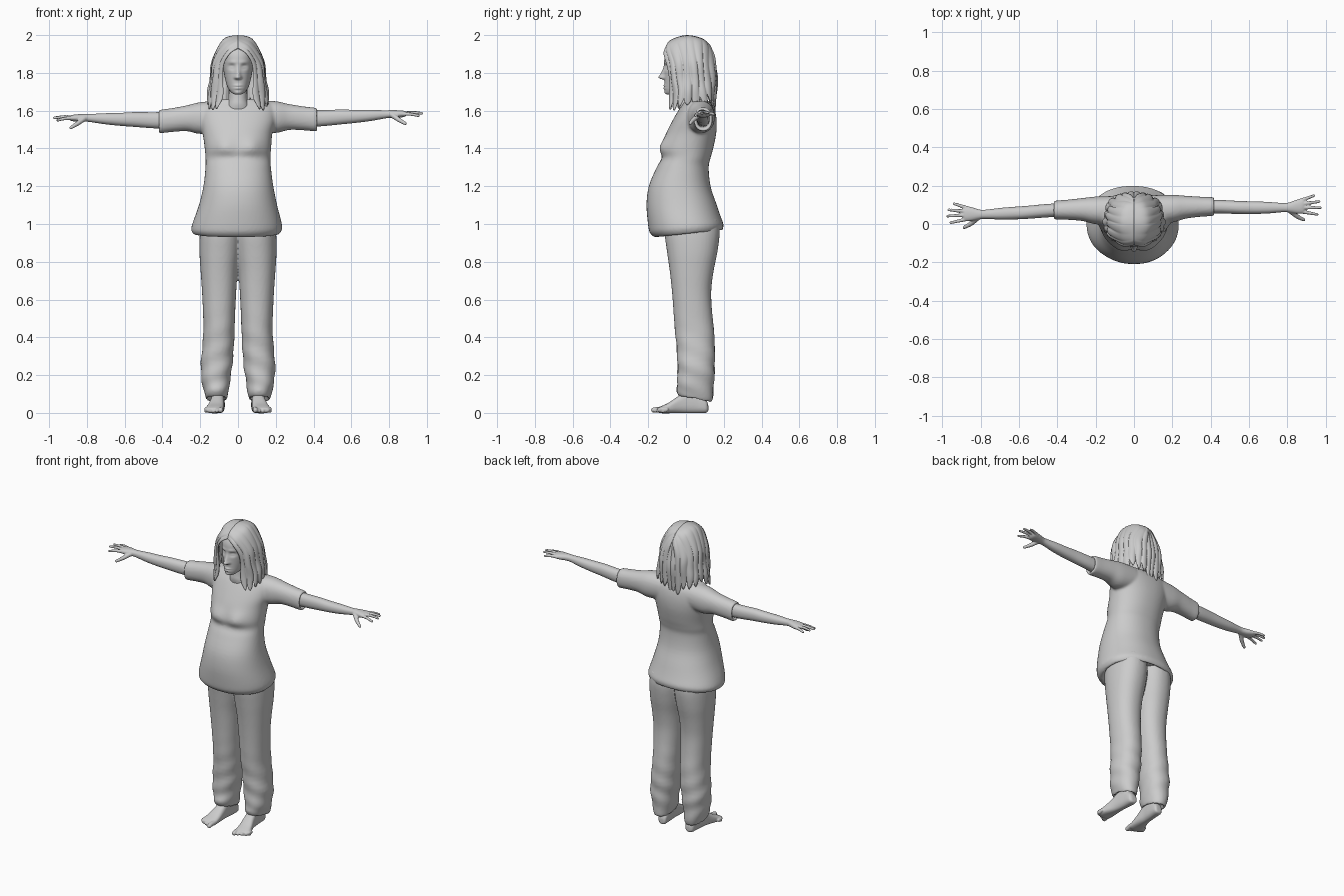
import bpy, bmesh, math, random
from mathutils import Vector

random.seed(4)


def spline(rows, steps):
    """Catmull-Rom through tuples of any length."""
    out = []
    for i in range(len(rows) - 1):
        a, b, c, d = (rows[max(0, min(len(rows) - 1, i + k))] for k in (-1, 0, 1, 2))
        for j in range(steps):
            t = j / steps
            out.append(tuple(0.5 * (2 * q + (r - p) * t + (2 * p - 5 * q + 4 * r - s) * t * t
                                    + (3 * q - p - 3 * r + s) * t ** 3)
                             for p, q, r, s in zip(a, b, c, d)))
    return out + [tuple(rows[-1])]


def loft(bm, rows, axis='z', n=40, steps=4, p=2.2, fn=None):
    """Closed tube; each row is (position on axis, a0, a1, b0, b1)."""
    rings = []
    for t, a0, a1, b0, b1 in spline(rows, steps):
        ring = []
        for i in range(n):
            c, s = math.cos(2 * math.pi * i / n), math.sin(2 * math.pi * i / n)
            a = (a0 + a1) / 2 + (a1 - a0) / 2 * math.copysign(abs(c) ** (2 / p), c)
            b = (b0 + b1) / 2 + (b1 - b0) / 2 * math.copysign(abs(s) ** (2 / p), s)
            v = {'x': (t, a, b), 'y': (a, t, b), 'z': (a, b, t)}[axis]
            ring.append(bm.verts.new(fn(*v) if fn else v))
        rings.append(ring)
    for r, q in zip(rings, rings[1:]):
        for i in range(n):
            j = (i + 1) % n
            bm.faces.new((r[i], r[j], q[j], q[i]))
    bm.faces.new(rings[0])
    bm.faces.new(rings[-1])


def digit(bm, pts, r0, r1, fn):
    """Row of overlapping balls, fused later by the remesh."""
    path = spline(pts, 6)
    for i, pt in enumerate(path):
        r = r0 + (r1 - r0) * i / (len(path) - 1)
        made = bmesh.ops.create_icosphere(bm, subdivisions=2, radius=r)
        bmesh.ops.translate(bm, verts=made['verts'], vec=Vector(fn(*pt)))


def finish(name, bm, voxel=0, smooth=4):
    bmesh.ops.recalc_face_normals(bm, faces=bm.faces)
    for f in bm.faces:
        f.smooth = True
    me = bpy.data.meshes.new(name)
    bm.to_mesh(me)
    bm.free()
    ob = bpy.data.objects.new(name, me)
    bpy.context.collection.objects.link(ob)
    if voxel:
        m = ob.modifiers.new("fuse", 'REMESH')
        m.mode, m.voxel_size, m.use_smooth_shade = 'VOXEL', voxel, True
        m = ob.modifiers.new("soften", 'SMOOTH')
        m.factor, m.iterations = 0.5, smooth
    return ob


def gauss(d, w):
    return math.exp(-(d / w) ** 2)


def arm_side(s):
    # the left arm sits slightly lower and further forward
    return (lambda x, y, z: (x, y, z)) if s > 0 else \
        (lambda x, y, z: (-x, y - .045 * x, z - .025 * x))


# shirt: torso with bust and tilted hem, fused with both sleeves
def torso(x, y, z):
    if y < 0:
        y -= .016 * gauss(abs(x) - .075, .05) * gauss(z - 1.41, .045)
    z += .1 * y * gauss(z - .95, .06)
    return x, y, z


bm = bmesh.new()
loft(bm, [(.975, -.2, .195, -.12, .17), (.945, -.228, .212, -.155, .187), (.965, -.247, .23, -.187, .198),
          (1.0, -.242, .232, -.2, .195), (1.1, -.207, .207, -.209, .163), (1.2, -.183, .187, -.197, .13),
          (1.3, -.172, .174, -.155, .12), (1.35, -.172, .172, -.128, .13), (1.4, -.176, .175, -.132, .144),
          (1.48, -.187, .182, -.105, .16), (1.55, -.2, .2, -.07, .162), (1.61, -.2, .2, -.035, .15),
          (1.645, -.165, .165, -.01, .125), (1.66, -.08, .08, -.015, .1)], n=64, fn=torso)
for s in (1, -1):
    loft(bm, [(.1, 0, .15, 1.49, 1.655), (.2, .008, .152, 1.482, 1.65), (.27, .028, .147, 1.498, 1.635),
              (.35, .038, .142, 1.496, 1.622), (.415, .043, .139, 1.491, 1.614),
              (.417, .055, .128, 1.505, 1.601), (.38, .06, .12, 1.515, 1.59)], 'x', fn=arm_side(s))
finish("shirt", bm, .008)

# arms and hands
for s in (1, -1):
    fn = arm_side(s)
    bm = bmesh.new()
    loft(bm, [(.36, .055, .125, 1.513, 1.602), (.45, .055, .125, 1.518, 1.603), (.55, .052, .12, 1.528, 1.606),
              (.62, .052, .118, 1.535, 1.604), (.7, .055, .115, 1.545, 1.604), (.78, .062, .109, 1.559, 1.602),
              (.81, .06, .113, 1.562, 1.603), (.85, .054, .127, 1.563, 1.602), (.88, .055, .131, 1.567, 1.599),
              (.893, .07, .12, 1.575, 1.592)], 'x', n=32, fn=fn)
    for base, tip in (((.87, .065, 1.582), (.955, .05, 1.573)), ((.875, .086, 1.585), (.973, .085, 1.586)),
                      ((.875, .105, 1.585), (.965, .117, 1.588)), ((.865, .121, 1.582), (.938, .148, 1.58))):
        mid = tuple((a + b) / 2 for a, b in zip(base, tip))
        digit(bm, [base, (*mid[:2], mid[2] + .004), tip], .0115, .0075, fn)
    digit(bm, [(.815, .07, 1.578), (.85, .04, 1.553), (.885, .022, 1.532)], .016, .009, fn)
    finish("right_arm" if s > 0 else "left_arm", bm, .004, 3)

# trousers: two legs fused at the hips, folds above the cuffs
bm = bmesh.new()
for s in (1, -1):
    def leg(x, y, z, s=s):
        w = gauss(z - .2, .2)
        ang = math.atan2(y - .05, x - .11)
        k = 1 + .035 * w * math.sin(z * 55 + 2 * ang + s)
        x, y = .11 + (x - .11) * k, .05 + (y - .05) * k
        return s * x, y, z - .2 * (y - .05) * gauss(z - .08, .06)
    loft(bm, [(.1, .075, .155, -.01, .11), (.07, .062, .166, -.03, .13), (.1, .052, .177, -.05, .142),
              (.17, .042, .192, -.045, .148), (.25, .03, .197, -.045, .152), (.35, .022, .189, -.05, .152),
              (.45, .018, .183, -.06, .147), (.55, .014, .186, -.067, .137), (.65, .009, .191, -.075, .134),
              (.75, .002, .198, -.086, .146), (.85, -.012, .204, -.1, .166), (.95, -.02, .202, -.112, .178),
              (1.03, -.01, .19, -.1, .17)], fn=leg)
finish("trousers", bm, .008)

# bare feet
for s in (1, -1):
    def foot(x, y, z, s=s):
        return s * (x - .06 * (y + .02)), y, z
    bm = bmesh.new()
    loft(bm, [(.118, .09, .12, .01, .04), (.105, .078, .137, 0, .07), (.05, .075, .14, -.002, .11),
              (0, .075, .142, -.002, .115), (-.04, .072, .147, -.002, .09), (-.09, .07, .16, -.002, .055),
              (-.13, .07, .168, -.002, .036), (-.15, .078, .155, .004, .026)], 'y', n=32, p=2.6, fn=foot)
    loft(bm, [(.03, .078, .138, .01, .1), (.1, .076, .14, 0, .098), (.2, .072, .145, 0, .1)], n=32, fn=foot)
    for i in range(5):
        x, tip, r = .083 + .02 * i, -.171 + .011 * i + (i > 2) * .005, .0145 if i == 0 else .0105
        digit(bm, [(x, -.125, .02), (x, tip + .02, .018), (x, tip, r)], r, r, foot)
    finish("right_foot" if s > 0 else "left_foot", bm, .004, 3)


# head: skull loft with sculpted face
def face(x, y, z):
    if y < -.02:
        ax = abs(x)
        nose = max(0, min(1, (1.85 - z) / .07)) * (1 if z > 1.772 else gauss(z - 1.772, .008))
        d = (.004 + .026 * nose) * nose * gauss(x, .009 + .006 * nose)
        d += .008 * gauss(ax - .012, .007) * gauss(z - 1.775, .008)
        d -= .014 * gauss(ax - .033, .017) * gauss(z - 1.832, .013)
        d += .007 * gauss(ax - .033, .012) * gauss(z - 1.83, .006)
        d += .004 * gauss(ax - .03, .025) * gauss(z - 1.856, .008)
        d += .007 * gauss(x, .02) * (gauss(z - 1.733, .006) + gauss(z - 1.718, .006))
        d += .004 * gauss(x, .016) * gauss(z - 1.695, .01)
        y -= d
    return x, y, z


bm = bmesh.new()
loft(bm, [(1.686, -.016, .016, -.1, -.07), (1.692, -.03, .03, -.108, -.03), (1.71, -.047, .047, -.112, .02),
          (1.74, -.061, .061, -.113, .07), (1.79, -.073, .073, -.115, .11), (1.84, -.08, .08, -.116, .13),
          (1.9, -.084, .084, -.11, .13), (1.95, -.066, .066, -.08, .1), (1.98, -.03, .03, -.03, .05)],
     n=112, steps=10, fn=face)
finish("head", bm)

bm = bmesh.new()
loft(bm, [(1.58, -.085, .085, -.03, .12), (1.63, -.062, .062, -.04, .1), (1.67, -.05, .05, -.036, .085),
          (1.76, -.05, .05, -.03, .085)])
finish("neck", bm)

# hair: guide strands from the parting down, from the face round to the back
guides = [
    [(0, -.106, 1.93), (.045, -.114, 1.9), (.078, -.1, 1.84), (.084, -.087, 1.76), (.08, -.085, 1.68), (.105, -.085, 1.6)],
    [(0, -.08, 1.97), (.06, -.085, 1.94), (.115, -.06, 1.86), (.13, -.05, 1.77), (.143, -.04, 1.69), (.14, -.05, 1.6)],
    [(0, 0, 1.995), (.075, 0, 1.975), (.13, .02, 1.87), (.14, .03, 1.77), (.152, .03, 1.7), (.15, .03, 1.63)],
    [(0, .08, 1.98), (.06, .085, 1.96), (.115, .09, 1.86), (.125, .1, 1.76), (.13, .11, 1.69), (.12, .12, 1.6)],
    [(0, .12, 1.95), (.03, .14, 1.9), (.06, .148, 1.83), (.065, .154, 1.76), (.065, .148, 1.68), (.06, .14, 1.58)],
    [(0, .125, 1.94), (0, .142, 1.89), (0, .154, 1.83), (0, .159, 1.76), (0, .152, 1.68), (0, .145, 1.58)]]
flat = [tuple(c for pt in g for c in pt) for g in guides]
COLS, LOCKS, ROWS = 16, 10, 30
for s in (1, -1):
    bm = bmesh.new()
    strands = spline(flat, COLS)
    total = len(strands) - 1
    ends = [random.uniform(.0, .12) for _ in range(LOCKS + 1)]
    grid = []
    for k, strand in enumerate(strands):
        u = k / total * LOCKS
        lock = min(int(u), LOCKS - 1)
        edge = abs(2 * (u - lock) - 1)
        pts = spline([strand[i:i + 3] for i in range(0, 18, 3)], 12)
        stop = 1 - ends[lock] - .1 * edge ** 1.5
        col = []
        for r in range(ROWS + 1):
            t = r / ROWS * stop
            f = t * (len(pts) - 1)
            i = min(int(f), len(pts) - 2)
            v = Vector(pts[i]).lerp(Vector(pts[i + 1]), f - i)
            out = Vector((v.x, v.y - .02, 0)).normalized()
            v += out * min(1, 2 * t) * (.007 * (1 - edge ** 2) - .003 + .003 * math.sin(9 * t + 2.3 * lock))
            col.append(bm.verts.new((s * max(v.x, 0), v.y, v.z)))
        grid.append(col)
    for a, b in zip(grid, grid[1:]):
        for r in range(ROWS):
            bm.faces.new((a[r], b[r], b[r + 1], a[r + 1]))
    hair = finish("right_hair" if s > 0 else "left_hair", bm)
    m = hair.modifiers.new("thickness", 'SOLIDIFY')
    m.thickness, m.offset = .009, 0
